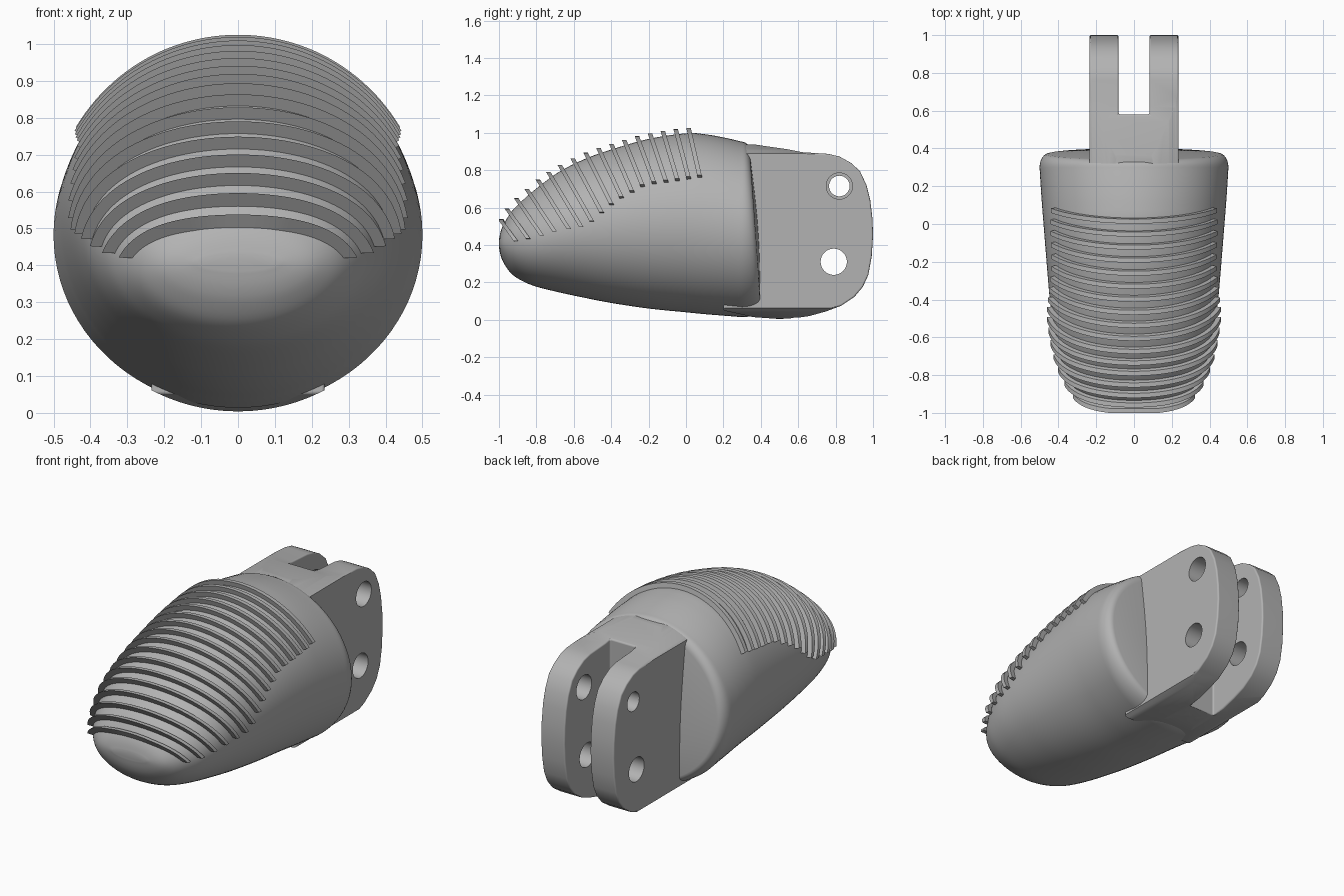
import bpy, bmesh, math

cube = bpy.data.objects.get("Cube")
if cube:
    bpy.data.objects.remove(cube, do_unlink=True)

grey = bpy.data.materials.new("matte_grey")
grey.use_nodes = True
grey.diffuse_color = (0.45, 0.45, 0.45, 1)
grey.node_tree.nodes["Principled BSDF"].inputs["Base Color"].default_value = (0.45, 0.45, 0.45, 1)


def finish(name, bm):
    bmesh.ops.recalc_face_normals(bm, faces=bm.faces)
    mesh = bpy.data.meshes.new(name)
    bm.to_mesh(mesh)
    bm.free()
    ob = bpy.data.objects.new(name, mesh)
    bpy.context.collection.objects.link(ob)
    mesh.materials.append(grey)
    return ob


def smooth(ob, degrees=35):
    bpy.ops.object.select_all(action='DESELECT')
    ob.select_set(True)
    bpy.context.view_layer.objects.active = ob
    bpy.ops.object.shade_smooth_by_angle(angle=math.radians(degrees))


def loft(bm, rings):
    """Skin closed rings of points and cap both ends."""
    rows = [[bm.verts.new(p) for p in ring] for ring in rings]
    n = len(rows[0])
    for a, b in zip(rows, rows[1:]):
        for i in range(n):
            j = (i + 1) % n
            bm.faces.new((a[i], a[j], b[j], b[i]))
    bm.faces.new(rows[0])
    bm.faces.new(rows[-1])


def lerp_table(table, y):
    """Linear lookup; the first column is the key."""
    if y <= table[0][0]:
        return table[0][1:]
    for a, b in zip(table, table[1:]):
        if y <= b[0]:
            t = (y - a[0]) / (b[0] - a[0])
            return tuple(p + (q - p) * t for p, q in zip(a[1:], b[1:]))
    return table[-1][1:]


# Body stations: y, top z, bottom z, half width
stations = [
    (-1.0, .43, .385, .11), (-.99, .475, .34, .175), (-.97, .52, .295, .225),
    (-.93, .582, .243, .278), (-.87, .642, .205, .325), (-.8, .702, .177, .363),
    (-.68, .79, .147, .405), (-.54, .86, .117, .43), (-.4, .91, .09, .446),
    (-.2, .967, .06, .463), (0, .997, .04, .479), (.1, .992, .03, .487),
    (.2, .975, .022, .494), (.3, .952, .014, .5)]


def catmull(p0, p1, p2, p3, t):
    return tuple(.5 * (2 * b + (c - a) * t + (2 * a - 5 * b + 4 * c - d) * t * t
                       + (3 * b - a - 3 * c + d) * t ** 3)
                 for a, b, c, d in zip(p0, p1, p2, p3))


ext = [stations[0]] + stations + [stations[-1]]
dense = [catmull(*ext[i:i + 4], k / 4) for i in range(len(ext) - 3) for k in range(4)]
dense.append(stations[-1])


def surface(y, ang, offset=0):
    """Point (x, z) at an angle from the top of the section at y."""
    top, bottom, a = lerp_table(dense, y)
    b, mid = (top - bottom) / 2, (top + bottom) / 2
    nx, nz = math.sin(ang) / a, math.cos(ang) / b
    s = offset / math.hypot(nx, nz)
    return a * math.sin(ang) + nx * s, mid + b * math.cos(ang) + nz * s


# Body with a rounded, slightly tilted rear rim
SIDES = 96
angles = [2 * math.pi * i / SIDES for i in range(SIDES)]
rings = [[(x, y, z) for x, z in (surface(y, t) for t in angles)]
         for y in (s[0] for s in dense)]
for i in range(1, 7):
    q = i / 6 * math.pi / 2
    ring = []
    for t in angles:
        x, z = surface(.3, t, -.045 * (1 - math.cos(q)))
        ring.append((x, .3 + .07 * math.sin(q) - .07 * (z - .5) * math.sin(q), z))
    rings.append(ring)
rings.append([(x * .5, y * .5 + .2, .48 + (z - .48) * .5) for x, y, z in rings[-1]])
bm = bmesh.new()
loft(bm, rings)
smooth(finish("fingertip_body", bm), 50)


def bisect(f, lo, hi):
    for _ in range(30):
        m = (lo + hi) / 2
        lo, hi = (m, hi) if f(m) < 0 else (lo, m)
    return (lo + hi) / 2


# Raised grip ribs on slanted planes, stopping at a side line
rib_end = [(-.975, .42), (-.825, .475), (-.7, .5), (-.5, .63), (-.3, .72), (.02, .76)]
rib_y = [-.975, -.94, -.89, -.835, -.775, -.72] + [-.66 + .068 * i for i in range(11)]
for number, y0 in enumerate(rib_y, 1):
    slope = .23 + .5 * (.02 - y0)
    z0 = surface(y0, 0)[1]
    z_end = lerp_table(rib_end, y0)[0]
    half = .012

    def on_plane(t):
        return bisect(lambda y: y - y0 - slope * (z0 - surface(y, t)[1]), -1, .3)

    t_end = bisect(lambda t: z_end - surface(on_plane(t), t)[1], 0.05, 1.7)
    rings = []
    for i in range(49):
        t = t_end * (i / 24 - 1)
        y = on_plane(t)
        (xi, zi), (xo, zo) = surface(y, t, -.03), surface(y, t, .027)
        yi, yo = (y0 + slope * (z0 - z) for z in (zi, zo))
        yo = max(yo, -.988)
        rings.append([(xi, yi - half, zi), (xo, yo - half, zo),
                      (xo, yo + half, zo), (xi, yi + half, zi)])
    bm = bmesh.new()
    loft(bm, rings)
    smooth(finish(f"grip_rib_{number}", bm))


def cylinder(name, radius, size, centre, along_x):
    """Capped cylinder along x or y, as a cutter."""
    rings = []
    for d in (-size, size):
        ring = []
        for t in angles:
            u, v = math.cos(t) * radius[0], math.sin(t) * radius[1]
            p = (d, u, v) if along_x else (u, d, v)
            ring.append(tuple(a + c for a, c in zip(p, centre)))
        rings.append(ring)
    bm = bmesh.new()
    loft(bm, rings)
    return finish(name, bm)


# Forked hinge: side outline extruded across x
outline = [(.2, .93), (.36, .938), (.54, .912), (.62, .896), (.76, .887), (.82, .873),
           (.88, .84), (.93, .795), (.965, .72), (.985, .64), (.997, .54), (1, .45),
           (.993, .34), (.975, .24), (.945, .175), (.9, .122), (.83, .075), (.75, .045),
           (.66, .02), (.59, .01), (.5, .004), (.36, .014), (.2, .05)]
bm = bmesh.new()
loft(bm, [[(x, y, z) for y, z in outline] for x in (-.235, .235)])
hinge = finish("hinge_fork", bm)

bm = bmesh.new()
loft(bm, [[(x, y, z) for x, y in ((-.082, .58), (.082, .58), (.082, 1.3), (-.082, 1.3))]
          for z in (-.3, 1.3)])
slot = finish("slot_cutter", bm)
crown = cylinder("crown_cutter", (.49, .471), 1, (0, .9, .475), False)
holes = [cylinder("lower_hole_cutter", (.07, .07), .5, (0, .79, .31), True),
         cylinder("upper_hole_cutter_left", (.07, .07), .25, (.25, .82, .715), True),
         cylinder("upper_hole_cutter_right", (.055, .055), .25, (-.26, .82, .715), True)]


def boolean(cutter, operation):
    m = hinge.modifiers.new(cutter.name, 'BOOLEAN')
    m.object, m.operation, m.solver = cutter, operation, 'EXACT'


boolean(slot, 'DIFFERENCE')
bevel = hinge.modifiers.new("rounded_edges", 'BEVEL')
bevel.width, bevel.segments = .028, 4
bevel.limit_method, bevel.angle_limit = 'ANGLE', math.radians(40)
boolean(crown, 'INTERSECT')
for hole in holes:
    boolean(hole, 'DIFFERENCE')

# Bake the cuts and drop the cutters
graph = bpy.context.evaluated_depsgraph_get()
graph.update()
baked = bpy.data.meshes.new_from_object(hinge.evaluated_get(graph))
hinge.modifiers.clear()
hinge.data = baked
for cutter in [slot, crown] + holes:
    bpy.data.objects.remove(cutter, do_unlink=True)
smooth(hinge)
weighted = hinge.modifiers.new("even_shading", 'WEIGHTED_NORMAL')
weighted.keep_sharp = True
